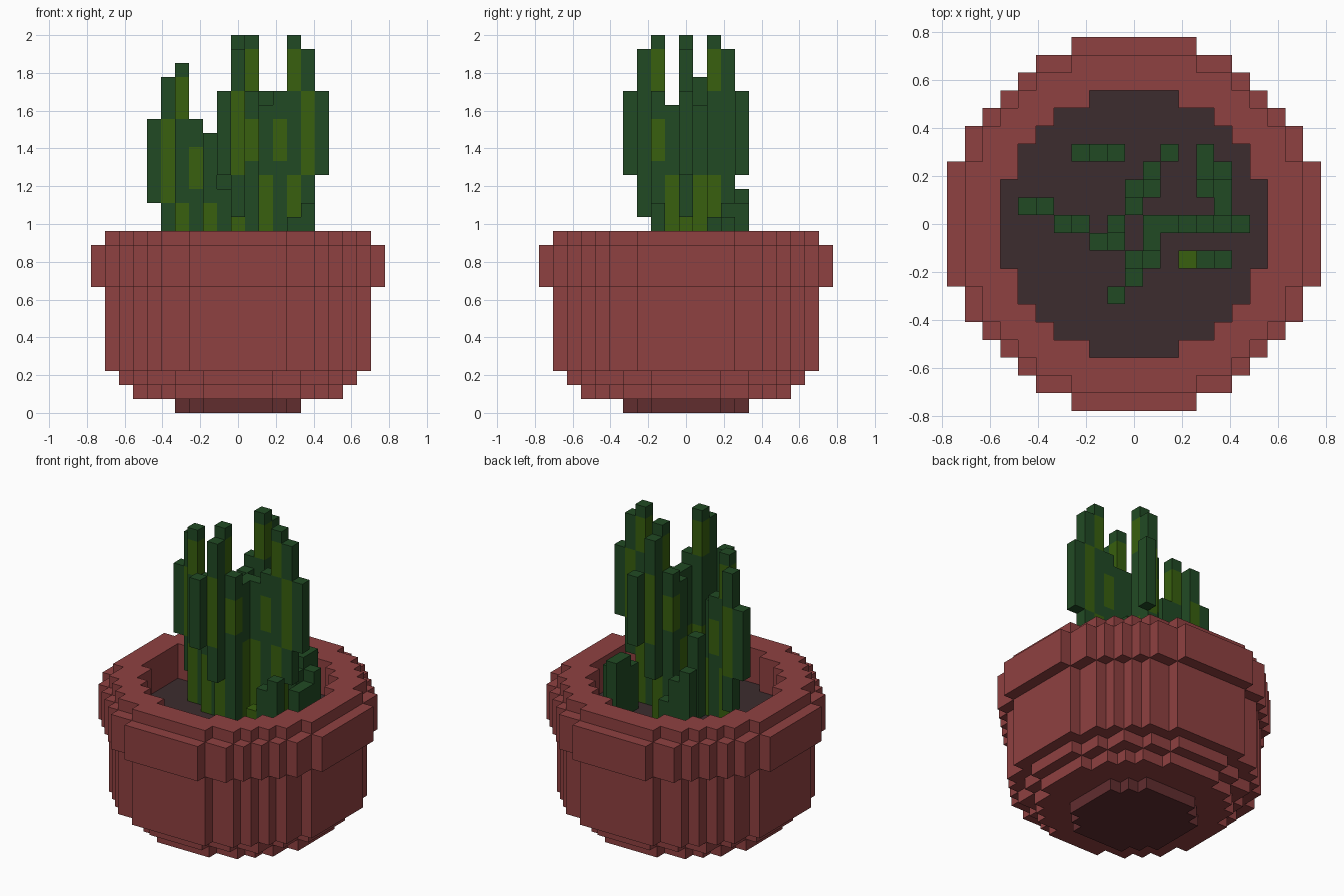
import bpy
import bmesh
from mathutils import Vector

if "Cube" in bpy.data.objects:
    bpy.data.objects.remove(bpy.data.objects["Cube"], do_unlink=True)

V = 2 / 27          # edge of one block
SOIL_TOP = 10       # soil level, in blocks
DIRECTIONS = [Vector(d) for d in ((1, 0, 0), (-1, 0, 0), (0, 1, 0),
                                  (0, -1, 0), (0, 0, 1), (0, 0, -1))]


def material(name, rgb):
    """Flat material from an sRGB 0-255 colour."""
    lin = [((c / 255 + 0.055) / 1.055) ** 2.4 for c in rgb]
    m = bpy.data.materials.new(name)
    m.use_nodes = True
    m.diffuse_color = (*lin, 1)
    bsdf = m.node_tree.nodes["Principled BSDF"]
    bsdf.inputs["Base Color"].default_value = (*lin, 1)
    bsdf.inputs["Roughness"].default_value = 0.9
    return m


CLAY = material("terracotta", (143, 65, 65))
DARK_CLAY = material("dark terracotta", (97, 45, 47))
SOIL = material("soil", (60, 44, 46))
GREEN = material("dark green", (33, 74, 36))
LIGHT = material("light green", (56, 96, 14))


def block_object(name, cells, mats, rule=lambda cell, normal: 0):
    """Skin a set of unit blocks with its exposed faces, merged where flat."""
    bm = bmesh.new()
    for cell in cells:
        for n in DIRECTIONS:
            if tuple(int(a + b) for a, b in zip(cell, n)) in cells:
                continue
            u = Vector((n.y, n.z, n.x))
            w = n.cross(u)
            centre = Vector(cell) + Vector((0, 0, 0.5)) + n / 2
            corners = [centre + (u * a + w * b) / 2
                       for a, b in ((-1, -1), (1, -1), (1, 1), (-1, 1))]
            face = bm.faces.new([bm.verts.new(c * V) for c in corners])
            face.material_index = rule(cell, n)
    bmesh.ops.remove_doubles(bm, verts=bm.verts, dist=0.001)
    bmesh.ops.dissolve_limit(bm, angle_limit=0.01, verts=bm.verts,
                             edges=bm.edges, delimit={'MATERIAL'})
    mesh = bpy.data.meshes.new(name)
    bm.to_mesh(mesh)
    bm.free()
    for m in mats:
        mesh.materials.append(m)
    obj = bpy.data.objects.new(name, mesh)
    bpy.context.collection.objects.link(obj)
    return obj


def disc(r, z0, z1):
    """Stepped round slab of blocks."""
    return {(x, y, z) for x in range(-r, r + 1) for y in range(-r, r + 1)
            if x * x + y * y <= (r + 0.5) ** 2 for z in range(z0, z1)}


# Pot: foot, stepped bowl, rim with a hollow for the soil
block_object("pot_foot", disc(4, 0, 1), [DARK_CLAY])
pot = disc(7, 1, 2) | disc(8, 2, 3) | disc(9, 3, 13) | disc(10, 9, 12)
block_object("pot", pot - disc(7, SOIL_TOP - 1, 13), [CLAY])
block_object("soil", disc(7, SOIL_TOP - 1, SOIL_TOP), [SOIL])

# Cactus arm, listed from the tip inwards: bottom, top, light bands
ARM = [(17, 23, []),
       (14, 26, [(17, 23)]),
       (10, 27, [(10, 17), (23, 26)]),
       (10, 23, [(18, 21)]),
       (10, 22, [(10, 17)])]


def cactus(name, columns):
    """columns: (x, y, bottom, top, light bands, bands on y faces only)"""
    cells, light = set(), {}
    for x, y, z0, z1, bands, y_only in columns:
        for z in range(max(z0, SOIL_TOP), z1):
            cells.add((x, y, z))
            if any(a <= z < b for a, b in bands):
                light[(x, y, z)] = y_only

    def rule(cell, n):
        return int(cell in light and (not light[cell] or abs(n.y) > 0.5))

    return block_object(name, cells, [GREEN, LIGHT], rule)


def arm(name, path, drop=0):
    columns = []
    for i, ((x, y), (z0, z1, bands)) in enumerate(zip(path, ARM)):
        bands = [(a - drop, b - drop) for a, b in bands]
        columns.append((x, y, z0 - drop, z1 - drop, bands, i == 1))
    cactus(name, columns)


arm("cactus_left_arm", [(6, 0), (5, 0), (4, 0), (3, 0), (2, 0)])
arm("cactus_right_arm", [(-6, 1), (-5, 1), (-4, 0), (-3, 0), (-2, -1)], drop=2)
arm("cactus_front_arm", [(-1, -4), (0, -3), (0, -2), (1, -2), (1, -1)])
arm("cactus_back_arm", [(2, 4), (1, 3), (1, 2), (0, 2), (0, 1)])


def stubs(name, tops):
    """Plain green columns standing in the soil."""
    cactus(name, [(x, y, SOIL_TOP, top, [], False) for x, y, top in tops])


# Core joining the arms
stubs("cactus_core", [(1, 0, 22), (-1, 0, 17), (-1, -1, 16)])

# Small shoots around the main plant
cactus("front_shoot", [(3, -2, 10, 12, [(10, 12)], False),
                       (4, -2, 10, 14, [], False),
                       (5, -2, 11, 15, [], False)])
stubs("back_right_shoot", [(-1, 4, 13), (-2, 4, 15), (-3, 4, 16)])
stubs("back_left_shoot", [(5, 1, 13), (5, 2, 13), (5, 3, 14),
                          (4, 2, 14), (4, 3, 15), (4, 4, 15)])
